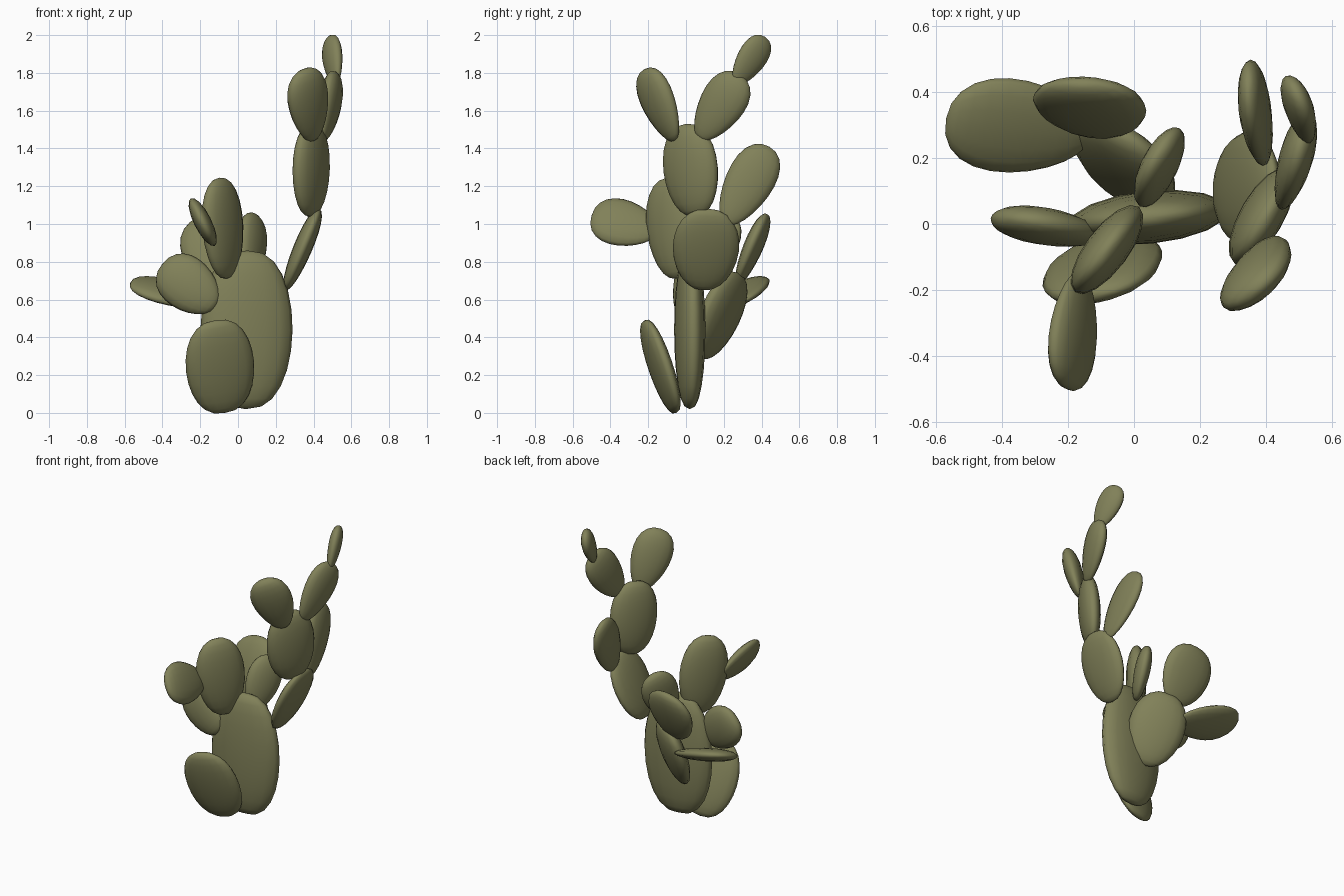
import bpy, bmesh, math
from mathutils import Vector

if "Cube" in bpy.data.objects:
    bpy.data.objects.remove(bpy.data.objects["Cube"])

mat = bpy.data.materials.new("cactus_green")
mat.diffuse_color = (0.22, 0.22, 0.10, 1)
mat.use_nodes = True
mat.node_tree.nodes["Principled BSDF"].inputs["Base Color"].default_value = mat.diffuse_color

SEGS, RINGS = 16, 12


def pad(name, base, tip, across, width, thick, taper=0.2, power=0.9):
    """Flattened egg from base to tip; 'across' is the direction of its width."""
    base, tip = Vector(base), Vector(tip)
    axis = tip - base
    up = axis.normalized()
    side = Vector(across)
    side = (side - up * side.dot(up)).normalized()
    normal = up.cross(side)
    bm = bmesh.new()
    rings = []
    for i in range(1, RINGS):
        a = math.pi * i / RINGS
        t = (1 - math.cos(a)) / 2
        r = math.sin(a) ** power * (1 + taper * (2 * t - 1))
        ring = []
        for j in range(SEGS):
            b = 2 * math.pi * j / SEGS
            ring.append(bm.verts.new(base + axis * t
                                     + side * (r * width / 2 * math.cos(b))
                                     + normal * (r * thick / 2 * math.sin(b))))
        rings.append(ring)
    bottom, top = bm.verts.new(base), bm.verts.new(tip)
    for j in range(SEGS):
        k = (j + 1) % SEGS
        bm.faces.new((bottom, rings[0][k], rings[0][j]))
        bm.faces.new((top, rings[-1][j], rings[-1][k]))
        for lo, hi in zip(rings, rings[1:]):
            bm.faces.new((lo[j], lo[k], hi[k], hi[j]))
    bmesh.ops.recalc_face_normals(bm, faces=bm.faces)
    for f in bm.faces:
        f.smooth = True
    mesh = bpy.data.meshes.new(name)
    bm.to_mesh(mesh)
    bm.free()
    mesh.materials.append(mat)
    ob = bpy.data.objects.new(name, mesh)
    bpy.context.collection.objects.link(ob)


# Trunk and low front pad
pad("trunk_pad", (0.04, 0.02, 0.02), (0.05, 0.02, 0.86), (1, 0.1, 0), 0.49, 0.16, 0.0, 0.8)
pad("low_front_pad", (-0.07, -0.05, 0.0), (-0.12, -0.22, 0.49), (0.96, 0.22, 0), 0.37, 0.11, 0.02, 0.8)

# Right arm, from the trunk upwards
pad("arm_lower_pad", (0.25, 0.09, 0.65), (0.43, 0.12, 1.08), (0, 1, 0), 0.35, 0.10, 0.08)
pad("arm_middle_pad", (0.385, 0.05, 1.04), (0.39, 0.0, 1.53), (0.5, 0.86, 0), 0.33, 0.13, 0.05, 0.85)
pad("arm_back_pad", (0.40, 0.21, 1.0), (0.345, 0.44, 1.41), (0, 0.9, -0.4), 0.25, 0.09, 0.22)
pad("arm_front_top_pad", (0.40, -0.06, 1.44), (0.35, -0.22, 1.82), (0.8, 0.6, 0.2), 0.25, 0.11, 0.25)
pad("arm_back_top_pad", (0.45, 0.07, 1.45), (0.52, 0.29, 1.79), (0.2, 0.85, -0.5), 0.24, 0.10, 0.25)
pad("arm_tip_pad", (0.52, 0.26, 1.74), (0.485, 0.42, 1.99), (-0.4, 0.7, -0.5), 0.165, 0.08, 0.25)

# Centre front branch
pad("centre_pad", (-0.06, -0.05, 0.71), (-0.10, -0.10, 1.245), (0.6, 0.8, 0), 0.32, 0.13, 0.08)
pad("centre_side_pad", (-0.16, -0.15, 0.96), (-0.205, -0.50, 1.045), (-0.45, 0, 0.9), 0.27, 0.09, 0.2)

# Left and top pads on the trunk
pad("left_pad", (-0.12, -0.04, 0.56), (-0.40, 0.02, 0.79), (0.6, 0, 0.8), 0.28, 0.11, 0.15)
pad("top_back_pad", (0.06, 0.09, 0.73), (0.09, 0.24, 1.05), (0.5, 0.85, 0), 0.24, 0.10, 0.15)

# Back branch
pad("back_pad", (-0.02, 0.08, 0.29), (-0.04, 0.28, 0.74), (0.83, -0.55, 0), 0.36, 0.13, 0.08)
pad("back_left_pad", (-0.13, 0.27, 0.575), (-0.57, 0.32, 0.69), (0, 0.93, 0.37), 0.30, 0.085, 0.18)
pad("back_upper_pad", (-0.10, 0.27, 0.68), (-0.16, 0.43, 1.05), (1, -0.1, 0), 0.34, 0.10, 0.15)
